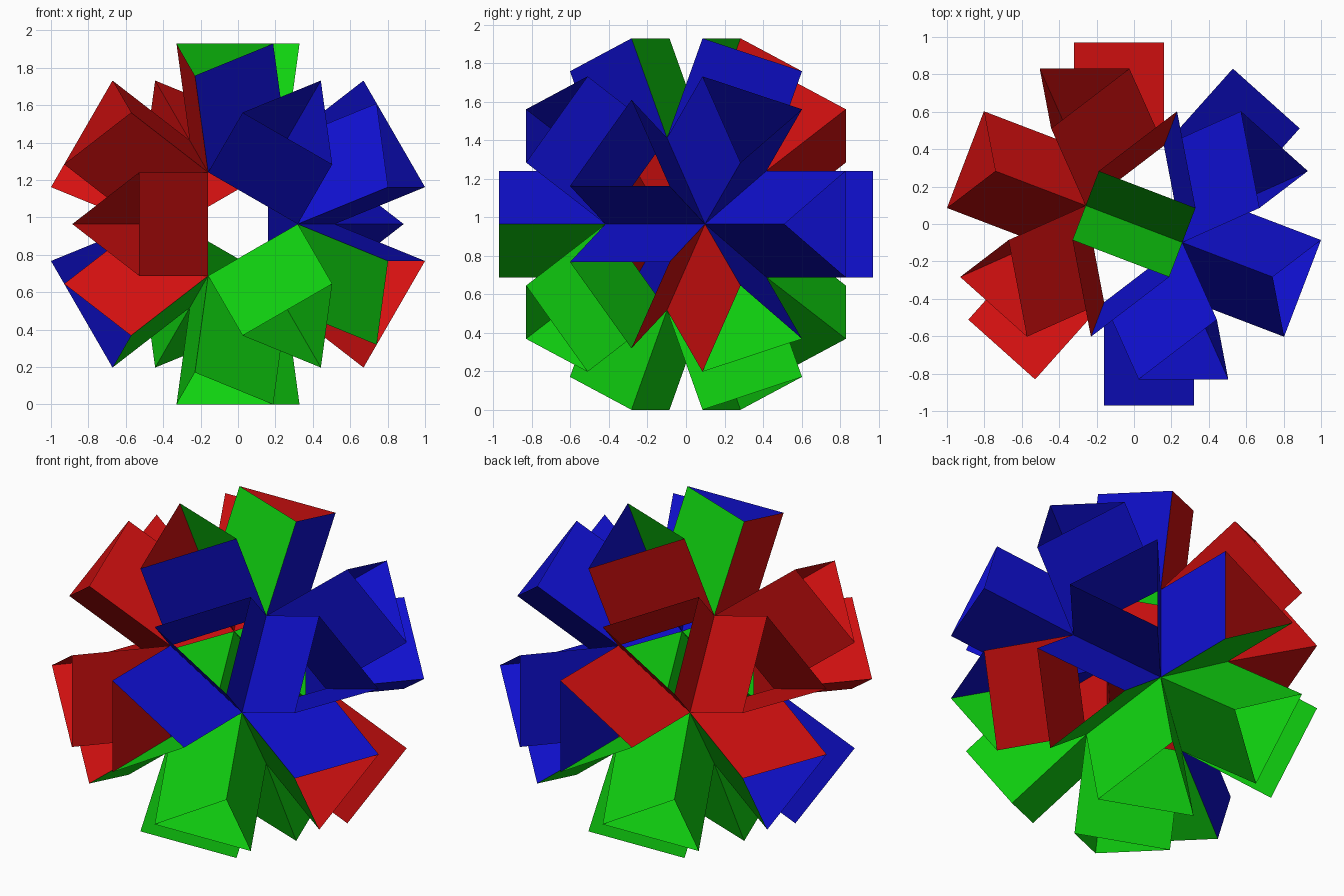
import bpy, bmesh, math
from itertools import combinations
from mathutils import Vector, Matrix

if "Cube" in bpy.data.objects:
    bpy.data.objects.remove(bpy.data.objects["Cube"], do_unlink=True)

HALF = 0.2767                      # half the edge of the core icosahedron
EDGE = 2 * HALF
PHI = (1 + math.sqrt(5)) / 2


def material(name, rgb):
    m = bpy.data.materials.new(name)
    m.use_nodes = True
    m.diffuse_color = (*rgb, 1)
    m.node_tree.nodes["Principled BSDF"].inputs["Base Color"].default_value = (*rgb, 1)
    return m


MATERIALS = [material("red", (0.65, 0.005, 0.005)),
             material("green", (0.005, 0.65, 0.005)),
             material("blue", (0.005, 0.005, 0.65))]
RED, GREEN, BLUE = range(3)


def wall_colour(mid):
    """Colour of both walls that stand on the core edge with this midpoint."""
    x, z = mid.x / HALF, mid.z / HALF
    if abs(x) < 0.01 or (z < -0.1 and abs(x) < 1.1):
        return GREEN
    on_left = x > 0
    if z < -0.6:                   # the two lowest side edges swap colours
        on_left = not on_left
    return BLUE if on_left else RED


# Core icosahedron corners, turned so that a triangle faces the front
turn = Matrix.Rotation(-math.atan(1 / PHI ** 2), 3, 'Z')
corners = []
for a in (-1, 1):
    for b in (-PHI, PHI):
        for p in ((a, 0, b), (b, a, 0), (0, b, a)):
            corners.append(turn @ Vector(p) * HALF)

# Core triangles: three corners that are all one edge apart
triangles = [t for t in combinations(corners, 3)
             if all(abs((p - q).length - EDGE) < 0.01 for p, q in combinations(t, 2))]

lift = Vector((0, 0, HALF * PHI + EDGE * PHI / math.sqrt(PHI ** 2 + PHI ** -2 * 1.0)))
lift.z = max((p + sum(t, Vector()).normalized() * EDGE).z for t in triangles for p in t)


def open_tube(name, tri):
    """Three square walls standing on a triangle, open at both ends."""
    a, b, c = tri
    out = (a + b + c).normalized()
    if (b - a).cross(c - a).dot(out) < 0:
        b, c = c, b
    ring = (a, b, c)
    bm = bmesh.new()
    low = [bm.verts.new(p + lift) for p in ring]
    high = [bm.verts.new(p + out * EDGE + lift) for p in ring]
    for i in range(3):
        j = (i + 1) % 3
        f = bm.faces.new((low[i], low[j], high[j], high[i]))
        f.material_index = wall_colour((ring[i] + ring[j]) / 2)
    mesh = bpy.data.meshes.new(name)
    bm.to_mesh(mesh)
    bm.free()
    for m in MATERIALS:
        mesh.materials.append(m)
    bpy.context.collection.objects.link(bpy.data.objects.new(name, mesh))


# Twenty triangular tubes radiating from the core
for n, tri in enumerate(triangles, 1):
    open_tube(f"triangular_tube_{n:02d}", tri)
